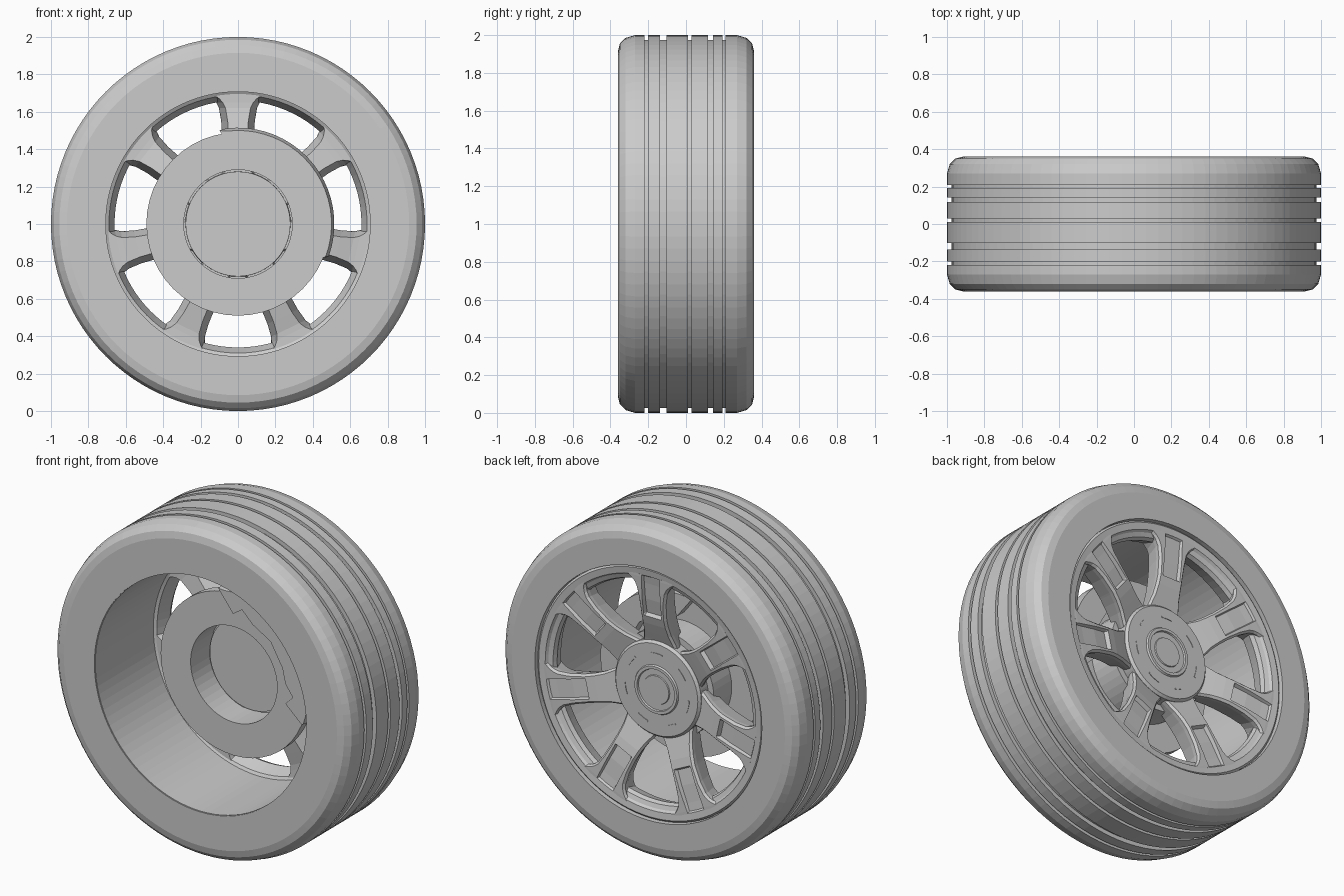
import bpy, bmesh
from math import cos, sin, pi, radians

cube = bpy.data.objects.get("Cube")
if cube:
    bpy.data.objects.remove(cube)

grey = bpy.data.materials.new("plain_grey")
grey.use_nodes = True
colour = (0.6, 0.6, 0.6, 1)
grey.diffuse_color = colour
grey.node_tree.nodes["Principled BSDF"].inputs["Base Color"].default_value = colour


def finish(name, bm):
    """Clean the mesh and add it to the scene as a named part."""
    bmesh.ops.remove_doubles(bm, verts=bm.verts, dist=0.0001)
    bmesh.ops.recalc_face_normals(bm, faces=bm.faces)
    mesh = bpy.data.meshes.new(name)
    bm.to_mesh(mesh)
    bm.free()
    mesh.materials.append(grey)
    obj = bpy.data.objects.new(name, mesh)
    bpy.context.collection.objects.link(obj)
    return obj


def loft(name, sections, closed):
    """Skin a list of closed cross-sections, capping the ends if open."""
    bm = bmesh.new()
    rows = [[bm.verts.new(p) for p in s] for s in sections]
    n = len(rows[0])
    pairs = list(zip(rows, rows[1:]))
    if closed:
        pairs.append((rows[-1], rows[0]))
    else:
        bm.faces.new(rows[0])
        bm.faces.new(rows[-1])
    for a, b in pairs:
        for i in range(n):
            j = (i + 1) % n
            bm.faces.new((a[i], a[j], b[j], b[i]))
    return finish(name, bm)


def lathe(name, profile, segments=96, start=0, end=360):
    """Turn a closed (radius, y) profile about the axle."""
    full = end - start == 360
    steps = segments if full else segments + 1
    angles = [radians(start + (end - start) * k / segments) for k in range(steps)]
    sections = [[(r * cos(a), y, 1 + r * sin(a)) for r, y in profile] for a in angles]
    return loft(name, sections, full)


# Tyre with rounded shoulders and five tread grooves
shoulder = [(0.915, 0.36), (0.955, 0.35), (0.985, 0.32), (1, 0.27)]
tyre = [(0.71, -0.36)] + [(r, -y) for r, y in shoulder]
for y, width in ((-0.21, 0.02), (-0.12, 0.035), (0.02, 0.02), (0.13, 0.025), (0.2, 0.016)):
    lo, hi = y - width / 2, y + width / 2
    tyre += [(1, lo), (0.975, lo), (0.975, hi), (1, hi)]
tyre += shoulder[::-1] + [(0.76, 0.36), (0.76, 0.3), (0.71, 0.3)]
lathe("tyre", tyre)

# Rim barrel with its outer face and the bevel round the windows
lathe("rim", [(0.715, -0.355), (0.707, -0.355), (0.707, 0.2), (0.69, 0.21), (0.66, 0.29),
              (0.67, 0.315), (0.695, 0.325), (0.705, 0.34), (0.745, 0.345), (0.757, 0.335),
              (0.757, 0.29), (0.715, 0.29)])

# Spokes: radius, half width, outer face y, inner face y, pocket depth
stations = [(0.24, 0.12, 0.25, 0.14, 0), (0.29, 0.105, 0.265, 0.14, 0),
            (0.34, 0.092, 0.283, 0.145, 0), (0.4, 0.086, 0.304, 0.158, 0),
            (0.45, 0.085, 0.318, 0.17, 0), (0.462, 0.085, 0.32, 0.172, 0.025),
            (0.55, 0.09, 0.333, 0.19, 0.022), (0.62, 0.102, 0.338, 0.205, 0.02),
            (0.65, 0.117, 0.339, 0.207, 0.018), (0.67, 0.135, 0.34, 0.207, 0.016),
            (0.69, 0.162, 0.341, 0.207, 0.014), (0.705, 0.18, 0.341, 0.207, 0.012)]
for k in range(7):
    a = pi / 2 + k * 2 * pi / 7
    sections = []
    for r, w, outer, inner, depth in stations:
        half = [(w - 0.035, inner), (w - 0.004, outer - 0.04), (w, outer - 0.014),
                (w - 0.012, outer), (0.06, outer), (0.054, outer - depth)]
        outline = half + [(-t, y) for t, y in half[::-1]]
        sections.append([(r * cos(a) - t * sin(a), y, 1 + r * sin(a) + t * cos(a))
                         for t, y in outline])
    loft(f"spoke_{k + 1}", sections, False)

# Wheel hub, plain centre cap and the short marks round it
lathe("hub", [(0, 0.13), (0.28, 0.13), (0.288, 0.265), (0.275, 0.28), (0, 0.28)], 56)
lathe("cap_ring", [(0.12, 0.275), (0.125, 0.29), (0.142, 0.29), (0.15, 0.275)], 40)
lathe("centre_cap", [(0, 0.275), (0.09, 0.275), (0.085, 0.286), (0, 0.286)], 32)
for k in range(7):
    mid = 90 + k * 360 / 7
    lathe(f"hub_mark_{k + 1}", [(0.21, 0.278), (0.21, 0.283), (0.22, 0.283), (0.22, 0.278)],
          4, mid - 10, mid + 10)

# Brake disc with its hollow centre
lathe("brake_disc", [(0, 0.165), (0.29, 0.165), (0.29, -0.04), (0.49, -0.04), (0.49, 0.02),
                     (0.32, 0.02), (0.32, 0.19), (0, 0.19)], 48)

# Brake caliper over the disc edge, with a notched inner outline
notches = [(0.46, -0.18), (0.35, -0.08), (0.4, -0.03), (0.35, 0.04), (0.33, 0.13), (0.25, 0.27),
           (0.13, 0.34), (0.06, 0.41), (0, 0.37), (-0.07, 0.46), (-0.1, 0.5)]
sections = []
for y, radius in ((-0.047, 0.5), (0, 0.515), (0.09, 0.51)):
    arc = [radians(97 - 117 * k / 20) for k in range(21)]
    outline = [(radius * cos(a), radius * sin(a)) for a in arc] + notches
    sections.append([(x, y, 1 + z) for x, z in outline])
loft("brake_caliper", sections, False)
